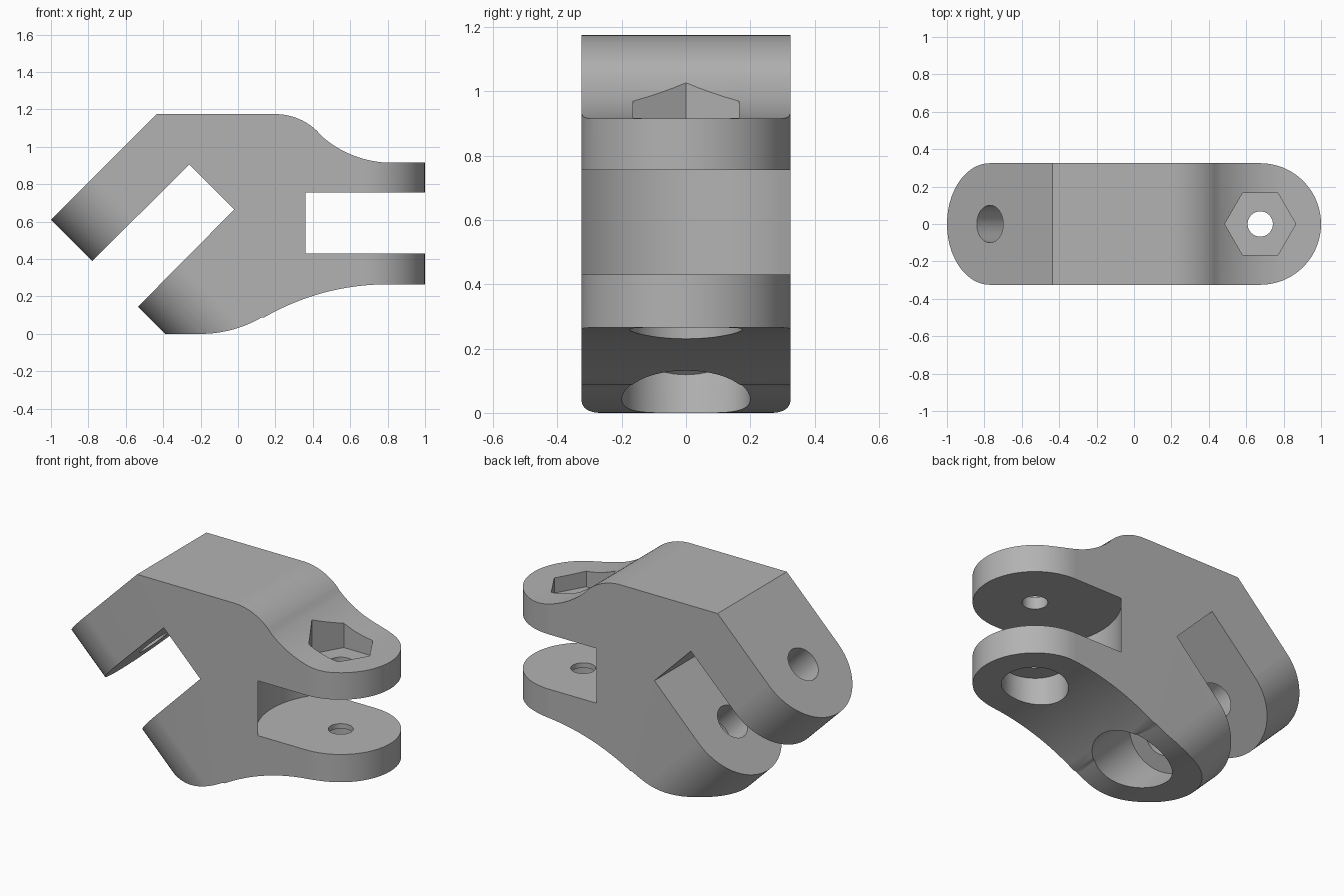
import bpy, bmesh, math
from mathutils import Matrix, Vector

if "Cube" in bpy.data.objects:
    bpy.data.objects.remove(bpy.data.objects["Cube"])

HALF = 0.325                       # half thickness in y
PIVOT_X = 0.675                    # right pin axis
ARM = Vector((-0.35, 0, 0.42))     # point on the tilted pin axis
TILT = Matrix.Rotation(math.radians(-45), 4, 'Y')   # local z becomes (-1,0,1)


def arc(cx, cz, r, a0, a1, n=16):
    return [(cx + r * math.cos(math.radians(a0 + (a1 - a0) * i / n)),
             cz + r * math.sin(math.radians(a0 + (a1 - a0) * i / n)))
            for i in range(n + 1)]


def prism(name, points, lo, hi, matrix):
    """Extrude a 2D outline along local z from lo to hi."""
    bm = bmesh.new()
    face = bm.faces.new([bm.verts.new((x, y, lo)) for x, y in points])
    ext = bmesh.ops.extrude_face_region(bm, geom=[face])
    verts = [g for g in ext["geom"] if isinstance(g, bmesh.types.BMVert)]
    bmesh.ops.translate(bm, verts=verts, vec=(0, 0, hi - lo))
    bmesh.ops.recalc_face_normals(bm, faces=bm.faces)
    bm.transform(matrix)
    mesh = bpy.data.meshes.new(name)
    bm.to_mesh(mesh)
    bm.free()
    obj = bpy.data.objects.new(name, mesh)
    bpy.context.collection.objects.link(obj)
    return obj


def circle(r, n=64):
    return arc(0, 0, r, 0, 360, n)[:-1]


def end_rounder(sign):
    """Outline of the material outside a half-round end."""
    w = 0.8
    pts = [(0, -w), (0, -HALF)] + arc(0, 0, HALF, -90, 90, 40)[1:] + [(0, w), (w, w), (w, -w)]
    return [(sign * x, y) for x, y in pts]


# Side outline with S-curves above and below, and the tilted jaw opening
outline = [(-1.0, 0.61), (-0.435, 1.175)]
outline += arc(0.2, 0.855, 0.32, 90, 45)
outline += arc(0.823, 1.482, 0.567, 225, 270)[1:]
outline += [(1.0, 0.915), (1.0, 0.265)]
outline += arc(0.80, -1.055, 1.32, 90, 120)
outline += arc(-0.2, 0.65, 0.65, -60, -90)
outline += [(-0.39, 0.0), (-0.535, 0.145), (-0.02, 0.665), (-0.26, 0.905), (-0.78, 0.39)]
body = prism("double_clevis", outline, -HALF, HALF, Matrix.Rotation(math.radians(90), 4, 'X'))

right = Matrix.Translation((PIVOT_X, 0, 0))
left = Matrix.Translation(ARM) @ TILT

# Position of a plane z - x = c along the tilted axis
def along(c):
    return (c - (ARM.z - ARM.x)) / math.sqrt(2)


cutters = [
    prism("right_end_cutter", end_rounder(1), -1, 2, right),
    prism("left_end_cutter", end_rounder(-1), -2, 2, left),
    prism("right_slot_cutter", circle(0.4526, 96), 0.43, 0.755, right),
    prism("right_pin_cutter", circle(0.0675, 40), -1, 2, right),
    prism("hex_pocket_cutter", circle(0.19, 6), 0.825, 2, right),
    prism("bolt_head_cutter", circle(0.175), -1, 0.40, right),
    prism("left_pin_cutter", circle(0.10, 48), -2, 2, left),
    prism("left_bore_cutter", circle(0.20), -2, along(0.45), left),
]

# Cut everything from the body
bpy.context.view_layer.objects.active = body
for cutter in cutters:
    cutter.hide_render = True
    mod = body.modifiers.new(cutter.name, 'BOOLEAN')
    mod.operation = 'DIFFERENCE'
    mod.solver = 'EXACT'
    mod.object = cutter
    bpy.ops.object.modifier_apply(modifier=mod.name)
for cutter in cutters:
    bpy.data.objects.remove(cutter)

# Grey finish, smooth curves with sharp edges
grey = bpy.data.materials.new("plain_grey")
grey.diffuse_color = (0.45, 0.45, 0.45, 1)
grey.use_nodes = True
grey.node_tree.nodes["Principled BSDF"].inputs["Base Color"].default_value = grey.diffuse_color
body.data.materials.clear()
body.data.materials.append(grey)
body.select_set(True)
bpy.ops.object.shade_smooth_by_angle(angle=math.radians(25))
